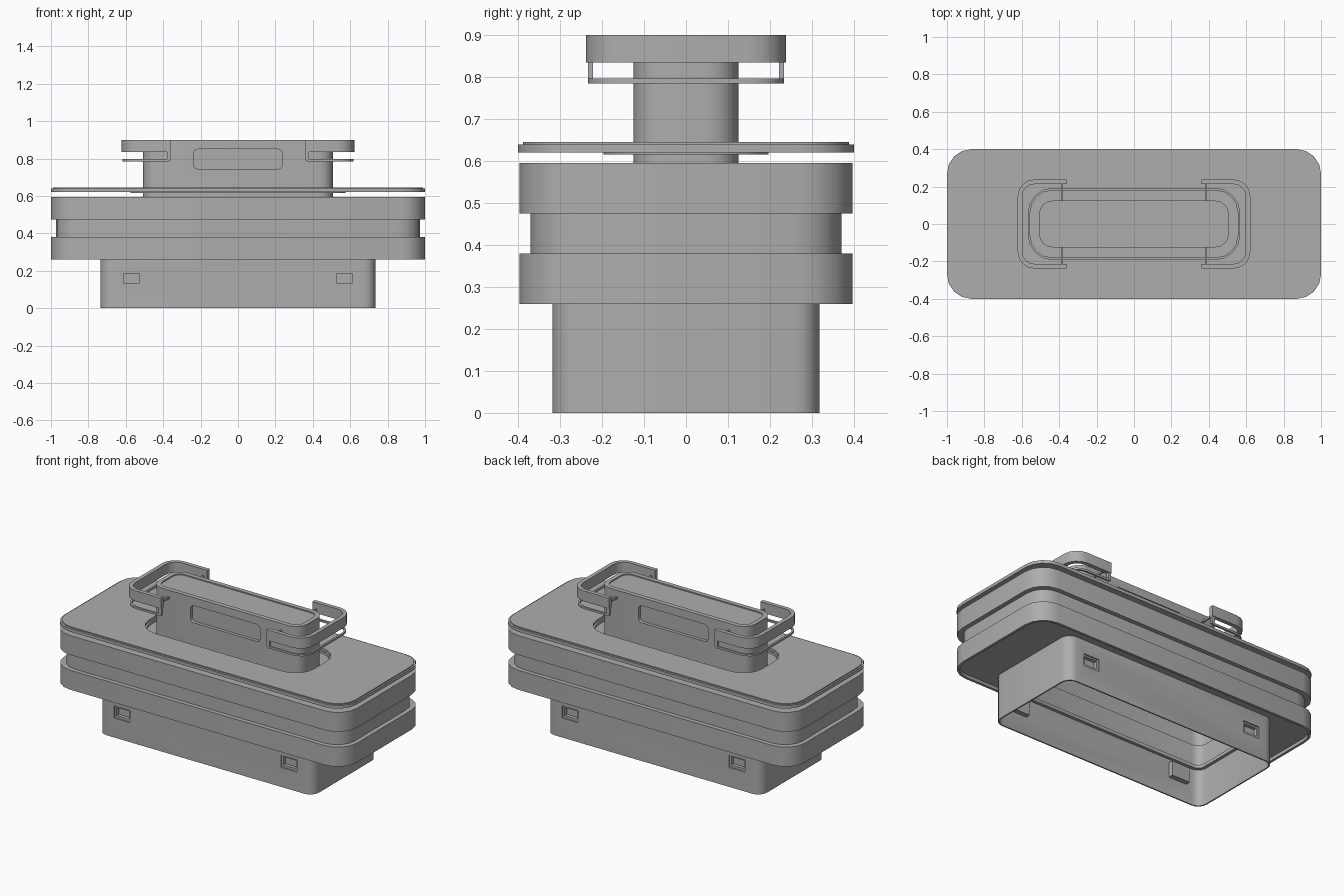
import bpy, bmesh
from math import cos, sin, pi, radians
from mathutils import Matrix

if "Cube" in bpy.data.objects:
    bpy.data.objects.remove(bpy.data.objects["Cube"])

# mid-grey finish shared by all parts
grey = bpy.data.materials.new("mid_grey")
grey.diffuse_color = (.42, .42, .42, 1)
grey.use_nodes = True
grey.node_tree.nodes["Principled BSDF"].inputs["Base Color"].default_value = grey.diffuse_color


def rounded(hx, hy, r, seg=4):
    """Corner points of a rounded rectangle, counter-clockwise."""
    pts = []
    for k, (sx, sy) in enumerate([(1, 1), (-1, 1), (-1, -1), (1, -1)]):
        for i in range(seg + 1):
            a = (k + i / seg) * pi / 2
            pts.append((sx * (hx - r) + r * cos(a), sy * (hy - r) + r * sin(a)))
    return pts


def finish(name, bm):
    bmesh.ops.recalc_face_normals(bm, faces=bm.faces[:])
    me = bpy.data.meshes.new(name)
    bm.to_mesh(me)
    bm.free()
    me.materials.append(grey)
    ob = bpy.data.objects.new(name, me)
    bpy.context.collection.objects.link(ob)
    return ob


def loft(name, loops, ring=False, matrix=None, seg=4):
    """Skin rounded-rectangle loops (hx, hy, r, z); cap them, or close as a ring."""
    bm = bmesh.new()
    rows = [[bm.verts.new((x, y, z)) for x, y in rounded(hx, hy, r, seg)]
            for hx, hy, r, z in loops]
    pairs = list(zip(rows, rows[1:]))
    if ring:
        pairs.append((rows[-1], rows[0]))
    else:
        bm.faces.new(rows[0])
        bm.faces.new(rows[-1])
    for a, b in pairs:
        for i in range(len(a)):
            j = (i + 1) % len(a)
            bm.faces.new((a[i], a[j], b[j], b[i]))
    if matrix:
        bm.transform(matrix)
    return finish(name, bm)


def box(name, x, y, z):
    """Box from (min, max) pairs."""
    bm = bmesh.new()
    bmesh.ops.create_cube(bm, size=1)
    for v in bm.verts:
        v.co = [r[0] if c < 0 else r[1] for c, r in zip(v.co, (x, y, z))]
    return finish(name, bm)


def u_band(name, side, hx, hy, r, t, x_end, z0, z1):
    """U-shaped strip open toward the centre."""
    def path(d):
        p = [(x, y) for x, y in rounded(hx - d, hy - d, r - d) if x > 0]
        half = len(p) // 2
        return [(x_end, -hy + d)] + p[half:] + p[:half] + [(x_end, hy - d)]
    bm = bmesh.new()
    o, i = path(0), path(t)
    rows = [[bm.verts.new((side * x, y, z)) for x, y in pts]
            for pts, z in ((o, z0), (o, z1), (i, z1), (i, z0))]
    for k in range(4):
        a, b = rows[k], rows[(k + 1) % 4]
        for n in range(len(a) - 1):
            bm.faces.new((a[n], a[n + 1], b[n + 1], b[n]))
    for n in (0, -1):
        bm.faces.new([row[n] for row in rows])
    return finish(name, bm)


def cut(ob, cutter):
    m = ob.modifiers.new("cut", 'BOOLEAN')
    m.operation, m.solver, m.object = 'DIFFERENCE', 'EXACT', cutter
    bpy.context.view_layer.objects.active = ob
    bpy.ops.object.modifier_apply(modifier=m.name)
    bpy.data.objects.remove(cutter)


# open-bottomed skirt with four stepped latch windows
skirt = loft("lower_skirt", [(.735, .318, .06, 0), (.735, .318, .06, .29),
                             (.727, .31, .052, .29), (.727, .31, .052, 0)], ring=True)
for s in (-1, 1):
    cut(skirt, box("window_cutter", (s * .57 - .055, s * .57 + .055), (-.5, .5), (.12, .195)))
    for f in (-1, 1):
        pocket = box("latch_pocket", (s * .57 - .062, s * .57 + .062),
                     sorted((f * .28, f * .31)), (.113, .202))
        cut(pocket, box("pocket_cutter", (s * .57 - .043, s * .57 + .043),
                        sorted((f * .288, f * .33)), (.135, .185)))
# inner ledge near the top of the skirt
loft("inner_ledge", [(.73, .313, .055, .225), (.73, .313, .055, .245),
                     (.708, .291, .04, .245), (.708, .291, .04, .225)], ring=True)

# stacked bands of the body
loft("lower_band", [(1, .397, .13, .26), (1, .397, .13, .38), (.727, .31, .052, .38),
                    (.727, .31, .052, .28), (.985, .382, .115, .28), (.985, .382, .115, .26)],
     ring=True)
loft("seam_band", [(.973, .37, .12, .38), (.973, .37, .12, .475),
                   (.74, .32, .06, .475), (.74, .32, .06, .38)], ring=True)
loft("upper_band", [(1, .397, .13, .475), (1, .397, .13, .595)])

# floating lid plate with a stepped rim, a central opening and a lip below it
loft("lid_plate", [(1, .4, .13, .62), (1, .4, .13, .639), (.99, .388, .12, .639),
                   (.99, .388, .12, .645), (.565, .19, .13, .645), (.565, .19, .13, .62)],
     ring=True)
loft("lid_lip", [(.575, .197, .14, .615), (.575, .197, .14, .63),
                 (.555, .18, .12, .63), (.555, .18, .12, .615)], ring=True)

# handle core with a shallow top panel and a recess on each long side
core = loft("handle_core", [(.508, .125, .075, .58), (.508, .125, .075, .9),
                            (.48, .097, .047, .9), (.48, .097, .047, .893)])
for f in (-1, 1):
    m = Matrix.Translation((0, f * .125, .797)) @ Matrix.Rotation(radians(90), 4, 'X')
    cut(core, loft("recess_cutter", [(.238, .053, .025, -.02), (.238, .053, .025, .02)], matrix=m))

# clasps at both ends: top bracket, thin lower wire, end tabs and pins
for s in (-1, 1):
    u_band("clasp_bracket", s, .622, .238, .09, .025, .36, .835, .9)
    u_band("clasp_wire", s, .617, .233, .085, .012, .37, .785, .797)
    for f in (-1, 1):
        box("clasp_tab", sorted((s * .36, s * .38)), sorted((f * .221, f * .234)), (.79, .84))
        box("clasp_pin", sorted((s * .38, s * .39)), sorted((f * .12, f * .22)), (.85, .862))

bpy.ops.object.select_all(action='SELECT')
bpy.context.view_layer.objects.active = core
bpy.ops.object.shade_smooth_by_angle(angle=radians(32))
